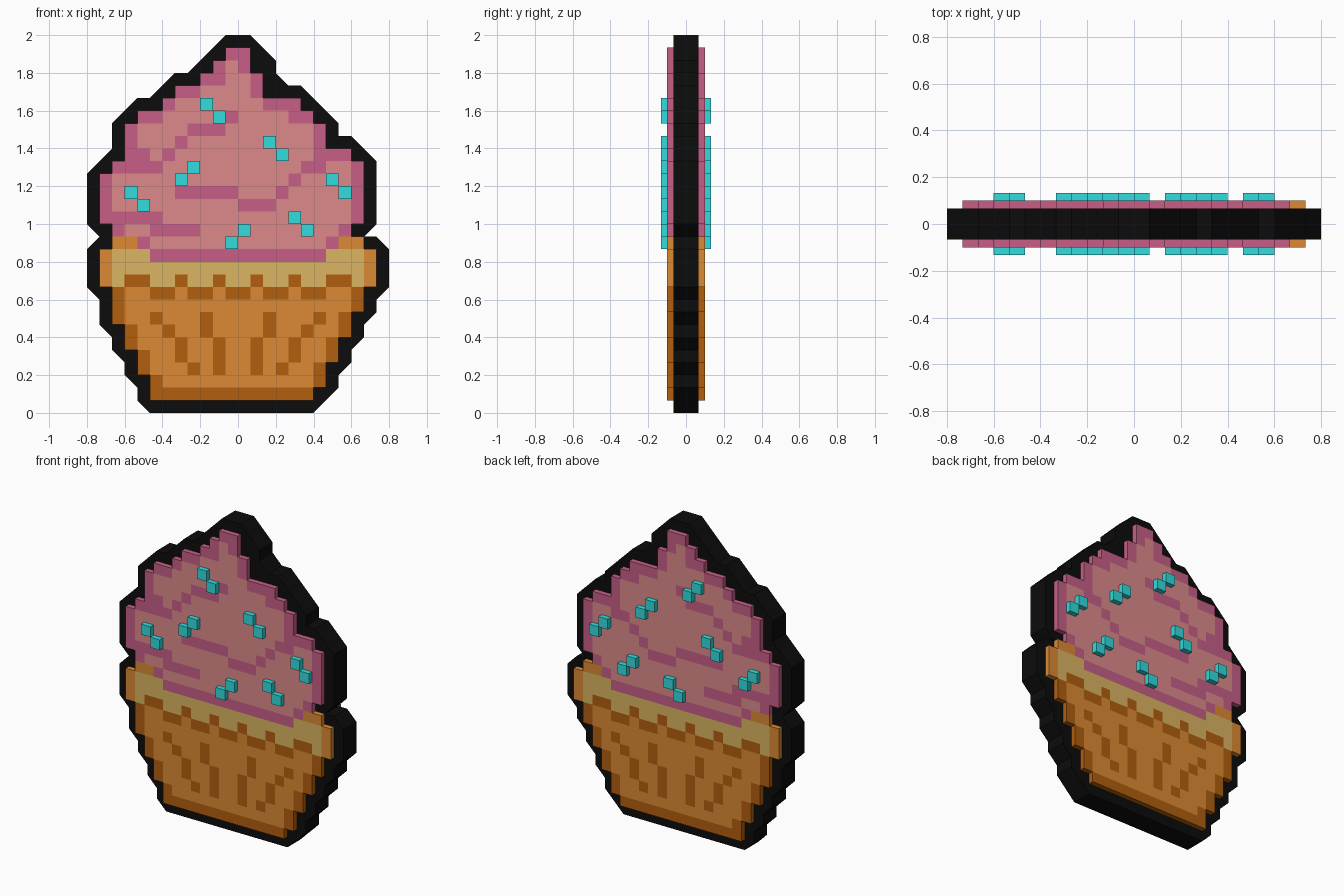
import bpy, bmesh

if "Cube" in bpy.data.objects:
    bpy.data.objects.remove(bpy.data.objects["Cube"])

P = 1 / 15          # pixel size; the art is 24 columns x 30 rows
COLS = 24


def material(name, rgb):
    m = bpy.data.materials.new(name)
    lin = [(c / 255 / 12.92) if c < 11 else ((c / 255 + 0.055) / 1.055) ** 2.4 for c in rgb]
    m.diffuse_color = (*lin, 1)
    m.use_nodes = True
    m.node_tree.nodes["Principled BSDF"].inputs["Base Color"].default_value = m.diffuse_color
    return m


def finish(bm, name, rgb):
    bmesh.ops.remove_doubles(bm, verts=bm.verts, dist=1e-5)
    bmesh.ops.recalc_face_normals(bm, faces=bm.faces)
    me = bpy.data.meshes.new(name)
    bm.to_mesh(me)
    bm.free()
    me.materials.append(material(name, rgb))
    bpy.context.collection.objects.link(bpy.data.objects.new(name, me))


def slab(name, outline, half, rgb):
    """Extrude an outline given in pixel corners to +-half in y."""
    bm = bmesh.new()
    face = bm.faces.new([bm.verts.new(((c - 12) * P, -half, r * P)) for c, r in outline])
    ext = bmesh.ops.extrude_face_region(bm, geom=[face])["geom"]
    bmesh.ops.translate(bm, vec=(0, 2 * half, 0),
                        verts=[v for v in ext if isinstance(v, bmesh.types.BMVert)])
    finish(bm, name, rgb)


def pixels(name, cells, half, rgb):
    """Closed mesh of a set of pixels, without walls between equal neighbours."""
    bm = bmesh.new()

    def quad(*pts):
        bm.faces.new([bm.verts.new(((c - 12) * P, y, r * P)) for c, y, r in pts])
    for c, r in cells:
        ring = [(c, r), (c + 1, r), (c + 1, r + 1), (c, r + 1)]
        for y in (-half, half):
            quad(*[(a, y, b) for a, b in ring])
        for i, (dc, dr) in enumerate([(0, -1), (1, 0), (0, 1), (-1, 0)]):
            if (c + dc, r + dr) not in cells:
                (a, b), (d, e) = ring[i], ring[(i + 1) % 4]
                quad((a, -half, b), (d, -half, e), (d, half, e), (a, half, b))
    finish(bm, name, rgb)


canvas = {}


def paint(part, c0, c1, r0, r1=None, mirror=False):
    """Fill columns c0..c1, rows r0..r1 (inclusive) with a part."""
    for r in range(r0, (r0 if r1 is None else r1) + 1):
        for c in range(c0, c1 + 1):
            canvas[c, r] = part
            if mirror:
                canvas[COLS - 1 - c, r] = part


# Cup: orange body with brown stepped edges
paint("cup", 5, 17, 1)
for k in range(4):
    paint("cup", 5 - k, 18 + k, 2 + 2 * k, 3 + 2 * k)
    paint("cup_shade", 18 + k, 18 + k, 2 + 2 * k, 3 + 2 * k)
for k in range(4):
    top = 9 if k == 3 else 2 + 2 * k
    paint("cup", 5 - k, 6, 1 + 2 * k, top)
    for r in range(1, 1 + 2 * k):
        canvas.pop((5 - k, r), None)
    paint("cup_shade", 5 - k, 5 - k, 1 + 2 * k, top)
paint("cup_shade", 5, 17, 1)

# Cup rim: orange ends, cream band, zigzag shadow below
paint("cup", 1, 22, 10, 12)
paint("cup", 2, 21, 13)
paint("cream", 2, 21, 10, 12)
for c0, c1, r in [(3, 4, 10), (7, 7, 10), (10, 10, 10), (5, 6, 9), (8, 9, 9), (11, 11, 9)]:
    paint("cup_shade", c0, c1, r, mirror=True)

# Cup pleats
for c, r0, r1 in [(5, 7, 7), (6, 6, 6), (7, 4, 5), (8, 3, 3), (9, 6, 7), (10, 3, 5)]:
    paint("cup_shade", c, c, r0, r1, mirror=True)

# Frosting body, row by row from the bottom
for r, (c0, c1) in enumerate([(5, 18), (4, 19), (2, 20), (1, 21), (1, 21), (1, 21), (1, 21),
                              (2, 21), (3, 20), (3, 18), (3, 18), (4, 17), (6, 16), (7, 13),
                              (9, 13), (10, 12), (11, 12)], 12):
    paint("frosting", c0, c1, r)
    paint("frosting_shade", c0, c0, r)
    paint("frosting_shade", c1, c1, r)

# Frosting shaded rim and swirl lines: first column, last column, row
for c0, c1, r in [(5, 18, 12), (5, 8, 14), (1, 5, 15), (12, 14, 16), (7, 11, 17), (15, 15, 17),
                  (16, 16, 18), (2, 5, 19), (17, 18, 19), (3, 4, 20), (6, 6, 20), (18, 20, 20),
                  (7, 7, 21), (8, 10, 22), (4, 5, 23), (11, 11, 23), (16, 17, 23),
                  (14, 16, 24), (7, 8, 25), (9, 10, 26)]:
    paint("frosting_shade", c0, c1, r)

COLOURS = {"cup": (220, 138, 52), "cup_shade": (178, 95, 14), "cream": (219, 181, 98),
           "frosting": (221, 138, 138), "frosting_shade": (199, 95, 135)}
for part, rgb in COLOURS.items():
    pixels(part, {k for k, v in canvas.items() if v == part}, 0.1, rgb)

# Sprinkles: diagonal pixel pairs (column, row, downward direction)
sprinkles = set()
for c, r, d in [(9, 24, 1), (14, 21, 1), (8, 19, -1), (3, 17, 1), (19, 18, 1), (16, 15, 1), (12, 14, -1)]:
    sprinkles |= {(c, r), (c + d, r - 1)}
pixels("sprinkles", sprinkles, 0.133, (50, 220, 222))

# Black backing with chamfered corners
right = [(18, 0), (20, 2), (20, 3), (21, 4), (21, 5), (22, 6), (22, 7), (23, 8), (23, 9),
         (24, 10), (24, 13), (23, 14), (22, 14), (23, 15), (23, 20), (21, 22), (20, 22),
         (20, 23), (17, 26), (16, 26), (15, 27), (15, 28), (13, 30)]
left = [(11, 30), (8, 27), (7, 27), (5, 25), (4, 25), (2, 23), (2, 21), (0, 19), (0, 15),
        (1, 14), (0, 13), (0, 10), (1, 9), (1, 7), (2, 6), (2, 5), (3, 4), (3, 3),
        (4, 2), (4, 1), (5, 0)]
slab("backing", right + left, P, (12, 12, 12))
